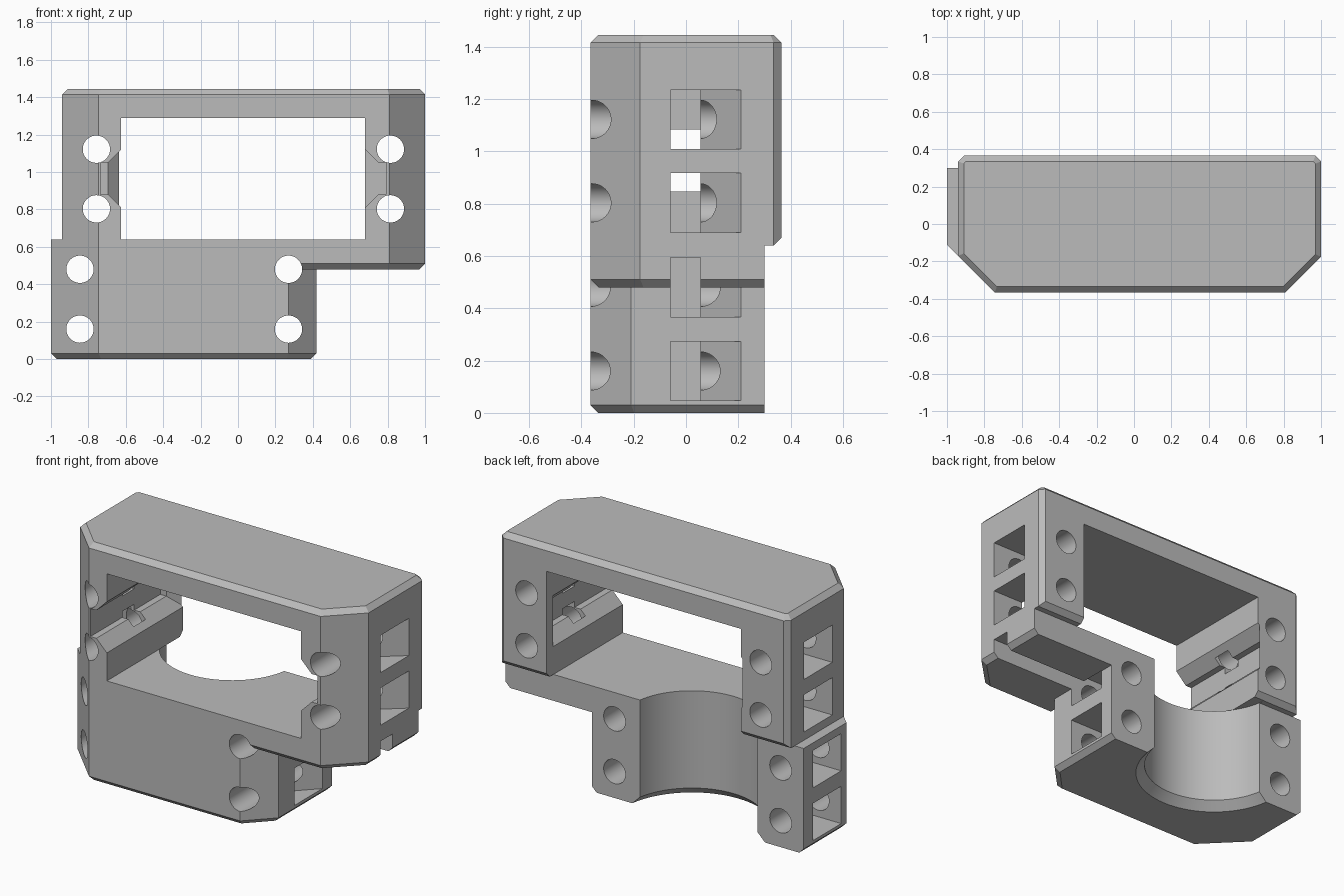
import bpy, bmesh, math
from mathutils import Vector

if "Cube" in bpy.data.objects:
    bpy.data.objects.remove(bpy.data.objects["Cube"])

grey = bpy.data.materials.new("plain grey")
grey.diffuse_color = (0.5, 0.5, 0.5, 1)
grey.use_nodes = True
grey.node_tree.nodes["Principled BSDF"].inputs["Base Color"].default_value = grey.diffuse_color


def loft(name, rings):
    """Closed solid through matching rings of 3D points."""
    bm = bmesh.new()
    loops = [[bm.verts.new(p) for p in r] for r in rings]
    n = len(loops[0])
    for a, b in zip(loops, loops[1:]):
        for i in range(n):
            j = (i + 1) % n
            bm.faces.new((a[i], a[j], b[j], b[i]))
    bm.faces.new(loops[0][::-1])
    bm.faces.new(loops[-1])
    bmesh.ops.recalc_face_normals(bm, faces=bm.faces)
    me = bpy.data.meshes.new(name)
    bm.to_mesh(me)
    bm.free()
    ob = bpy.data.objects.new(name, me)
    bpy.context.collection.objects.link(ob)
    return ob


def box(name, x0, x1, y0, y1, z0, z1):
    pts = [(x0, y0), (x1, y0), (x1, y1), (x0, y1)]
    return loft(name, [[(x, y, z) for x, y in pts] for z in (z0, z1)])


def inset(poly, d):
    """Offset a counter-clockwise convex outline inwards."""
    pts = [Vector(p) for p in poly]
    out = []
    for i, p in enumerate(pts):
        e1 = (p - pts[i - 1]).normalized()
        e2 = (pts[(i + 1) % len(pts)] - p).normalized()
        n1, n2 = Vector((-e1.y, e1.x)), Vector((-e2.y, e2.x))
        out.append(p + (n1 + n2) * d / (1 + n1.dot(n2)))
    return out


def block(name, poly, levels):
    """Stack of outlines, each level being (height, inset)."""
    return loft(name, [[(p[0], p[1], z) for p in inset(poly, d)] for z, d in levels])


def circle(r, n=48):
    return [(r * math.cos(2 * math.pi * i / n), r * math.sin(2 * math.pi * i / n)) for i in range(n)]


def combine(target, tool, op='DIFFERENCE'):
    mod = target.modifiers.new(op, 'BOOLEAN')
    mod.operation, mod.object, mod.solver = op, tool, 'EXACT'
    bpy.context.view_layer.update()
    dg = bpy.context.evaluated_depsgraph_get()
    me = bpy.data.meshes.new_from_object(target.evaluated_get(dg))
    target.modifiers.clear()
    target.data = me
    bpy.data.objects.remove(tool)


B = 0.03  # edge chamfer

# Upper frame and lower block
body = block("bracket_body", [
    (-0.745, -0.365), (0.81, -0.365), (1, -0.175), (1, 0.335),
    (0.97, 0.365), (-0.91, 0.365), (-0.94, 0.335), (-0.94, -0.17)],
    [(0.48, B), (0.51, 0), (1.415, 0), (1.445, B)])
lower = block("lower_block", [
    (-0.745, -0.365), (0.27, -0.365), (0.42, -0.21), (0.42, 0.365), (-1, 0.365), (-1, -0.11)],
    [(0, B), (B, 0), (0.64, 0)])
combine(body, lower, 'UNION')

# Back step below the frame, with a chamfered lip
step = [(0.30, -0.1), (0.30, 0.64), (0.335, 0.64), (0.40, 0.705), (0.5, 0.705), (0.5, -0.1)]
combine(body, loft("back_step", [[(x, y, z) for y, z in step] for x in (-1.2, 1.2)]))

# Round recess in the back, with a rounded lower rim
F = 0.05
rim = [(-0.02, 0.40 + F)]
for k in range(7):
    a = math.pi / 2 * k / 6
    rim.append((F * math.sin(a), 0.40 + F * (1 - math.cos(math.pi / 2 - a))))
rim.append((0.6405, 0.40))
combine(body, loft("round_recess", [
    [(x - 0.295, y + 0.365, z) for x, y in circle(r, 80)] for z, r in rim]))

# Main rectangular opening
combine(body, box("opening", -0.625, 0.68, -0.6, 0.6, 0.64, 1.29))

# Grooves in both inner walls, the left one with a slanted end
for s, wall, slant in ((-1, 0.625, 1), (1, 0.68, 0)):
    w, m = wall - 0.02, wall + 0.07
    trap = [(w, 1.14), (m, 1.05), (m, 0.88), (w, 0.79)]
    combine(body, loft("groove", [
        [(s * x, -0.5, z) for x, z in trap],
        [(s * x, 0.305 + slant * (m - x), z) for x, z in trap]]))
    xs = sorted((s * (m - 0.02), s * (m + 0.04)))
    combine(body, box("groove_floor", xs[0], xs[1], -0.5, 0.305, 0.88, 1.05))

# Nut pockets from the sides: deep slot plus slanted lead-in
# (side direction, side plane, hole x, hole heights)
MOUNTS = ((-1, 0.94, 0.757, (0.803, 1.122)), (1, 1.0, 0.815, (0.803, 1.122)),
          (-1, 1.0, 0.845, (0.16, 0.48)), (1, 0.42, 0.27, (0.16, 0.48)))
for s, side, hx, heights in MOUNTS:
    e, deep = side + 0.002, hx - 0.098
    prof = [(deep, -0.06), (e, -0.06), (e, 0.21), (side, 0.21), (hx, 0.055), (deep, 0.055)]
    for h in heights:
        combine(body, loft("nut_pocket", [
            [(s * x, y, z) for x, y in prof] for z in (h - 0.113, h + 0.113)]))

# Channel under the overhanging frame
combine(body, box("channel", 0.25, 1.1, -0.06, 0.055, 0.367, 0.593))

# Bolt holes running front to back
for s, side, hx, heights in MOUNTS:
    for h in heights:
        combine(body, loft("bolt_hole", [
            [(s * hx + x, y, h + z) for x, z in circle(0.073)] for y in (-0.6, 0.6)]))

# Finish
body.data.materials.clear()
body.data.materials.append(grey)
for p in body.data.polygons:
    p.material_index = 0
bpy.context.view_layer.objects.active = body
body.select_set(True)
bpy.ops.object.shade_smooth_by_angle(angle=math.radians(25))
